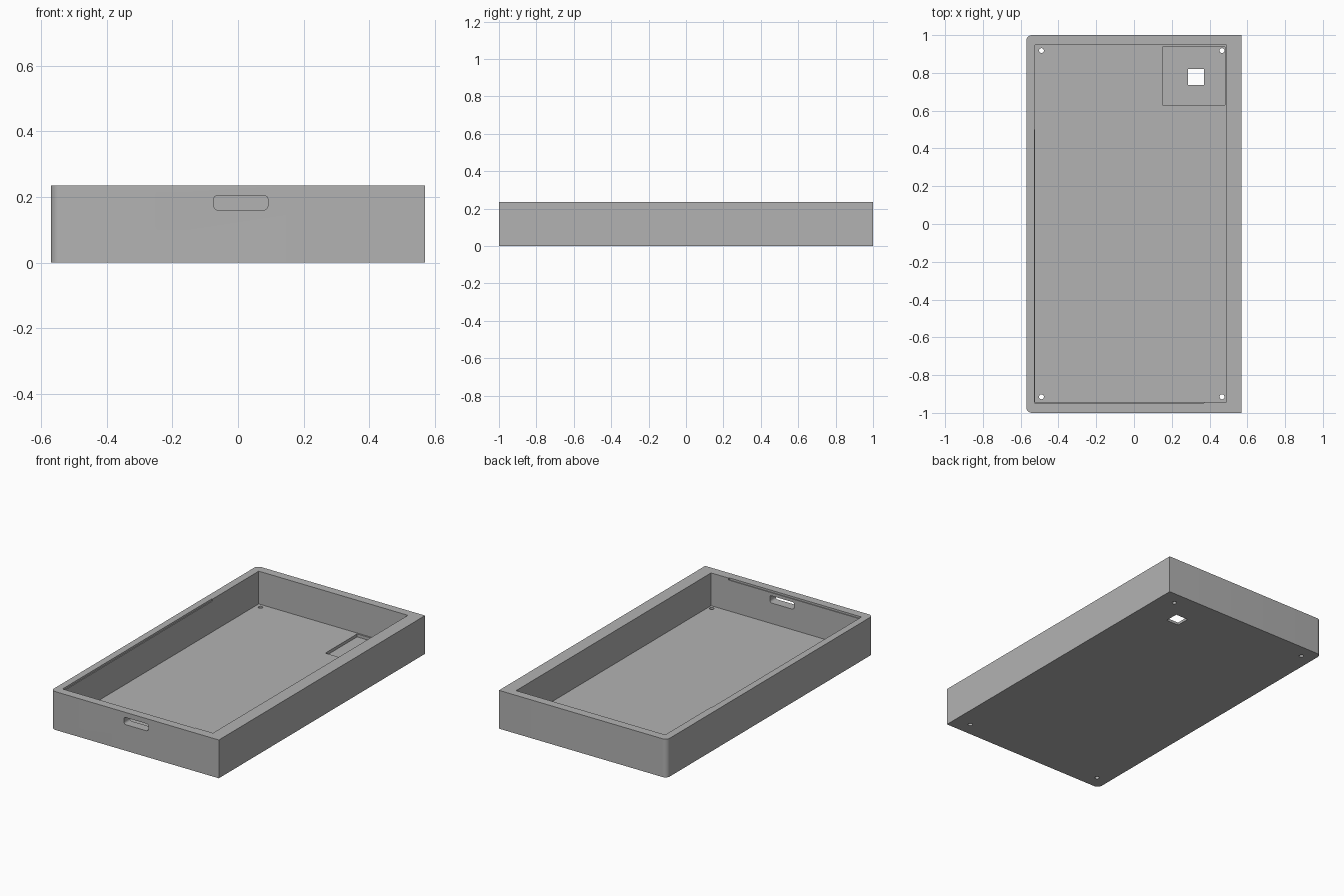
import bpy, bmesh, math

default = bpy.data.objects.get("Cube")
if default:
    bpy.data.objects.remove(default, do_unlink=True)

HEIGHT, FLOOR, POCKET_FLOOR = 0.235, 0.034, 0.016

grey = bpy.data.materials.new("matte grey")
grey.use_nodes = True
colour = (0.448, 0.448, 0.448, 1)
grey.diffuse_color = colour
grey.node_tree.nodes["Principled BSDF"].inputs["Base Color"].default_value = colour


def rounded_outline(x0, x1, y0, y1, radii, steps=8):
    """Rectangle outline; radii run anticlockwise from the lower left corner."""
    corners = [(x0, y0, 1, 1), (x1, y0, -1, 1), (x1, y1, -1, -1), (x0, y1, 1, -1)]
    points = []
    for i, ((x, y, sx, sy), r) in enumerate(zip(corners, radii)):
        if r == 0:
            points.append((x, y))
            continue
        for k in range(steps + 1):
            a = math.pi * (1 + i / 2) + math.pi / 2 * k / steps
            points.append((x + sx * r + r * math.cos(a), y + sy * r + r * math.sin(a)))
    return points


def prism(name, outline, low, high, along_y=False):
    """Extrude an outline along z, or an x-z outline along y."""
    bm = bmesh.new()
    place = (lambda u, v, d: (u, d, v)) if along_y else (lambda u, v, d: (u, v, d))
    face = bm.faces.new([bm.verts.new(place(u, v, low)) for u, v in outline])
    extruded = bmesh.ops.extrude_face_region(bm, geom=[face])["geom"]
    moved = [g for g in extruded if isinstance(g, bmesh.types.BMVert)]
    bmesh.ops.translate(bm, verts=moved, vec=place(0, 0, high - low))
    bmesh.ops.recalc_face_normals(bm, faces=bm.faces)
    mesh = bpy.data.meshes.new(name)
    bm.to_mesh(mesh)
    bm.free()
    mesh.materials.append(grey)
    obj = bpy.data.objects.new(name, mesh)
    bpy.context.collection.objects.link(obj)
    return obj


def box(name, x0, x1, y0, y1, z0, z1):
    return prism(name, rounded_outline(x0, x1, y0, y1, [0] * 4), z0, z1)


def cut(target, cutter):
    """Subtract the cutter from the target for good."""
    mod = target.modifiers.new("cut", "BOOLEAN")
    mod.operation, mod.solver, mod.object = "DIFFERENCE", "EXACT", cutter
    graph = bpy.context.evaluated_depsgraph_get()
    mesh = bpy.data.meshes.new_from_object(target.evaluated_get(graph))
    target.modifiers.clear()
    target.data = mesh
    bpy.data.objects.remove(cutter, do_unlink=True)


# Tray body, rounded on the right corners only
tray = prism("case_tray", rounded_outline(-0.57, 0.57, -1, 1, [0.03, 0, 0, 0.03]), 0, HEIGHT)

# Main cavity and the shallow rebate at its front right corner
cut(tray, box("cavity", -0.523, 0.49, -0.943, 0.948, FLOOR, 0.4))
cut(tray, box("rebate", -0.528, 0.37, -0.948, 0.5, HEIGHT - 0.012, 0.4))

# Floor pocket with a square window
cut(tray, box("pocket", 0.152, 0.482, 0.63, 0.938, POCKET_FLOOR, 0.15))
cut(tray, box("window", 0.285, 0.37, 0.735, 0.82, -0.1, 0.15))

# Screw holes in the floor corners
hole_radius = 0.013
for x in (-0.49, 0.466):
    for y in (-0.915, 0.918):
        outline = [(x + hole_radius * math.cos(k * math.pi / 12),
                    y + hole_radius * math.sin(k * math.pi / 12)) for k in range(24)]
        cut(tray, prism("screw_hole", outline, -0.1, 0.15))

# Rounded port slot through the front wall
slot = rounded_outline(-0.074, 0.091, 0.16, 0.204, [0.015, 0.015, 0.01, 0.01])
cut(tray, prism("port_slot", slot, -1.1, -0.8, along_y=True))

# Smooth the curved corners, keep the rest sharp
bpy.ops.object.select_all(action="DESELECT")
tray.select_set(True)
bpy.context.view_layer.objects.active = tray
bpy.ops.object.shade_smooth_by_angle(angle=math.radians(30))
